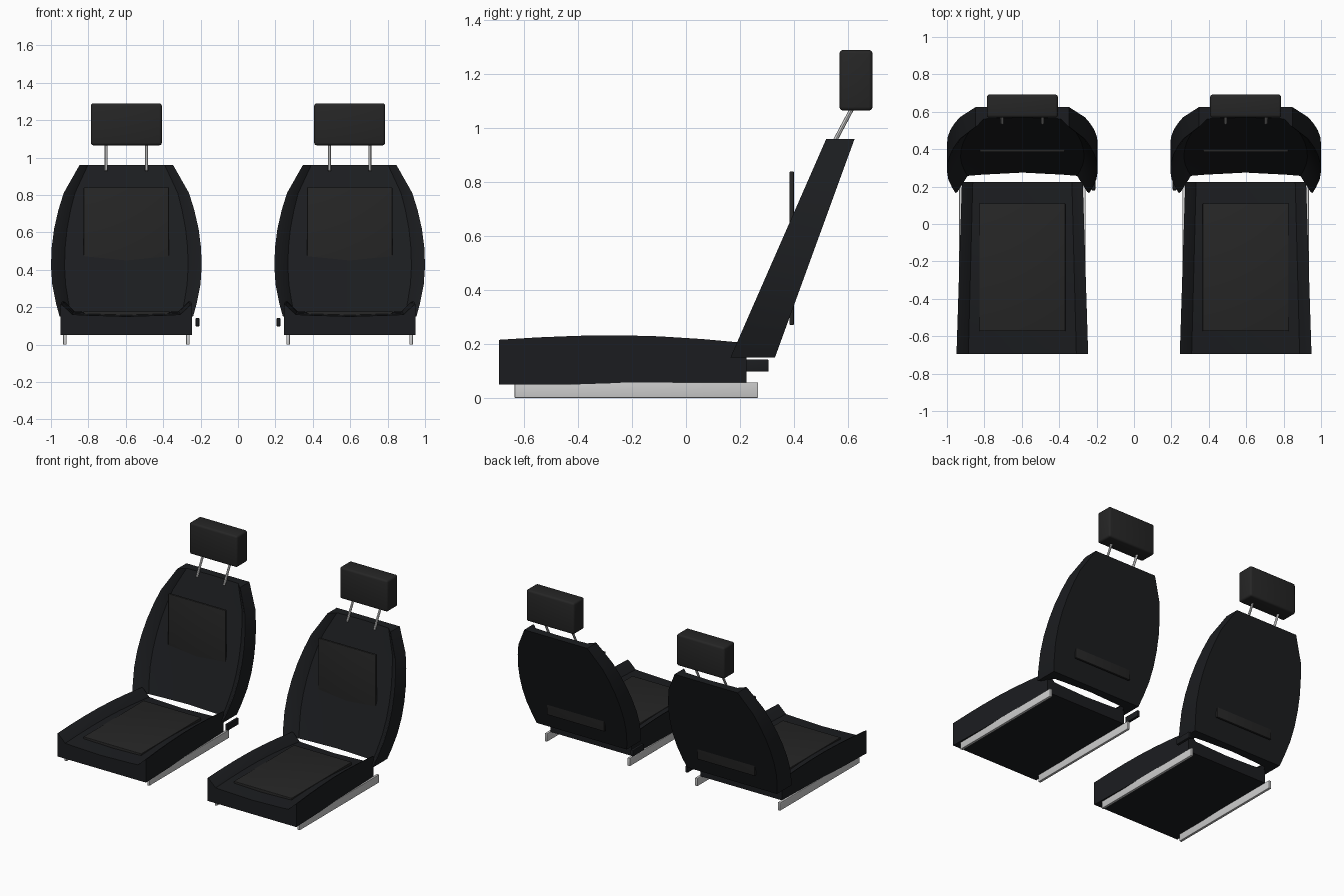
import bpy, bmesh, math
from mathutils import Vector

if "Cube" in bpy.data.objects:
    bpy.data.objects.remove(bpy.data.objects["Cube"])


def material(name, c):
    m = bpy.data.materials.new(name)
    m.diffuse_color = (*c, 1)
    m.use_nodes = True
    m.node_tree.nodes["Principled BSDF"].inputs["Base Color"].default_value = m.diffuse_color
    return m


LEATHER = material("black_leather", (0.011, 0.012, 0.014))
FABRIC = material("dark_fabric", (0.019, 0.019, 0.019))


def finish(name, bm, mat=None, smooth=True):
    bmesh.ops.recalc_face_normals(bm, faces=bm.faces)
    me = bpy.data.meshes.new(name)
    bm.to_mesh(me)
    bm.free()
    ob = bpy.data.objects.new(name, me)
    bpy.context.collection.objects.link(ob)
    if mat:
        me.materials.append(mat)
    if smooth:
        bpy.ops.object.select_all(action='DESELECT')
        ob.select_set(True)
        bpy.context.view_layer.objects.active = ob
        bpy.ops.object.shade_smooth_by_angle(angle=math.radians(30))
    return ob


def box(name, lo, hi, mat=None, bevel=0.0):
    bm = bmesh.new()
    bmesh.ops.create_cube(bm, size=1)
    for v in bm.verts:
        v.co = [l + (c + 0.5) * (h - l) for l, h, c in zip(lo, hi, v.co)]
    if bevel:
        bmesh.ops.bevel(bm, geom=bm.edges[:], offset=bevel, segments=3,
                        profile=0.5, affect='EDGES')
    return finish(name, bm, mat)


def rod(name, a, b, r):
    a, b = Vector(a), Vector(b)
    bm = bmesh.new()
    bmesh.ops.create_cone(bm, cap_ends=True, segments=12, radius1=r, radius2=r,
                          depth=(b - a).length)
    bm.transform((b - a).to_track_quat('Z', 'Y').to_matrix().to_4x4())
    bmesh.ops.translate(bm, verts=bm.verts, vec=(a + b) / 2)
    return finish(name, bm)


def loft(name, rings, mat):
    # each ring: n points along the padded face, then n back along the other face
    bm = bmesh.new()
    vs = [[bm.verts.new(p) for p in ring] for ring in rings]
    m = len(vs[0])
    for r0, r1 in zip(vs, vs[1:]):
        for i in range(m):
            j = (i + 1) % m
            bm.faces.new((r0[i], r0[j], r1[j], r1[i]))
    for r in (vs[0], vs[-1]):
        for i in range(m // 2 - 1):
            bm.faces.new((r[i], r[i + 1], r[m - 2 - i], r[m - 1 - i]))
    return finish(name, bm, mat)


def interp(table, t):
    for (t0, a), (t1, b) in zip(table, table[1:]):
        if t <= t1:
            return a + (b - a) * (t - t0) / (t1 - t0)
    return table[-1][1]


# fraction of half width -> height of bolster profile (0 centre, 1 edge)
BOLSTER = [(0, 0), (0.35, 0.06), (0.6, 0.1), (0.82, 0.16), (0.97, 0.93), (1, 1)]
FRACS = [-f for f, _ in BOLSTER[:0:-1]] + [f for f, _ in BOLSTER]
BACK_OUTLINE = [(0.15, 0.357), (0.22, 0.376), (0.32, 0.396), (0.42, 0.403),
                (0.52, 0.399), (0.62, 0.386), (0.72, 0.363), (0.81, 0.335),
                (0.96, 0.25)]
CUSHION_TOP = [(-0.694, 0.215), (-0.55, 0.224), (-0.4, 0.230), (-0.25, 0.232),
               (-0.1, 0.228), (0.06, 0.218), (0.225, 0.203)]


def seat(side, cx):
    # cushion with raised side bolsters
    rings = []
    for y, z in CUSHION_TOP:
        w = 0.352 - 0.029 * (y + 0.694) / 0.919
        base = 0.05 if y < -0.35 else 0.055
        top = [(cx + f * w, y, z - 0.065 * (1 - interp(BOLSTER, abs(f)))) for f in FRACS]
        rings.append(top + [(cx + f * w, y, base) for f in reversed(FRACS)])
    loft(side + "_cushion", rings, LEATHER)
    box(side + "_cushion_panel", (cx - 0.23, -0.573, 0.14), (cx + 0.23, 0.11, 0.178),
        FABRIC, 0.004)

    # reclined backrest, flat behind and hollow in front
    rings = []
    for z, w in BACK_OUTLINE:
        t = (z - 0.15) / 0.81
        yb = 0.33 + 0.295 * t
        edge = 0.165 - 0.06 * t
        front = [(cx + f * w, yb - 0.055 - (edge - 0.055) * interp(BOLSTER, abs(f)), z)
                 for f in FRACS]
        rings.append(front + [(cx + f * w, yb, z) for f in reversed(FRACS)])
    loft(side + "_backrest", rings, LEATHER)
    box(side + "_backrest_panel", (cx - 0.228, 0.384, 0.27), (cx + 0.228, 0.4, 0.84),
        FABRIC, 0.004)

    # headrest on two posts
    box(side + "_headrest", (cx - 0.19, 0.569, 1.065), (cx + 0.19, 0.692, 1.29),
        FABRIC, 0.014)
    for n, dx in (("outer", -0.108), ("inner", 0.108)):
        rod(f"{side}_headrest_post_{n}", (cx + dx, 0.54, 0.93), (cx + dx, 0.625, 1.09), 0.008)

    # floor rails
    for n, dx in (("a", -0.329), ("b", 0.329)):
        box(f"{side}_rail_{n}", (cx + dx - 0.009, -0.635, 0), (cx + dx + 0.009, 0.267, 0.057),
            None, 0.002)

    # recline lever on the inner side
    x = 0.217 * (1 if cx > 0 else -1)
    box(side + "_recline_lever", (x - 0.01, 0.18, 0.097), (x + 0.01, 0.306, 0.142),
        LEATHER, 0.004)


for side, cx in (("left", -0.597), ("right", 0.597)):
    seat(side, cx)
